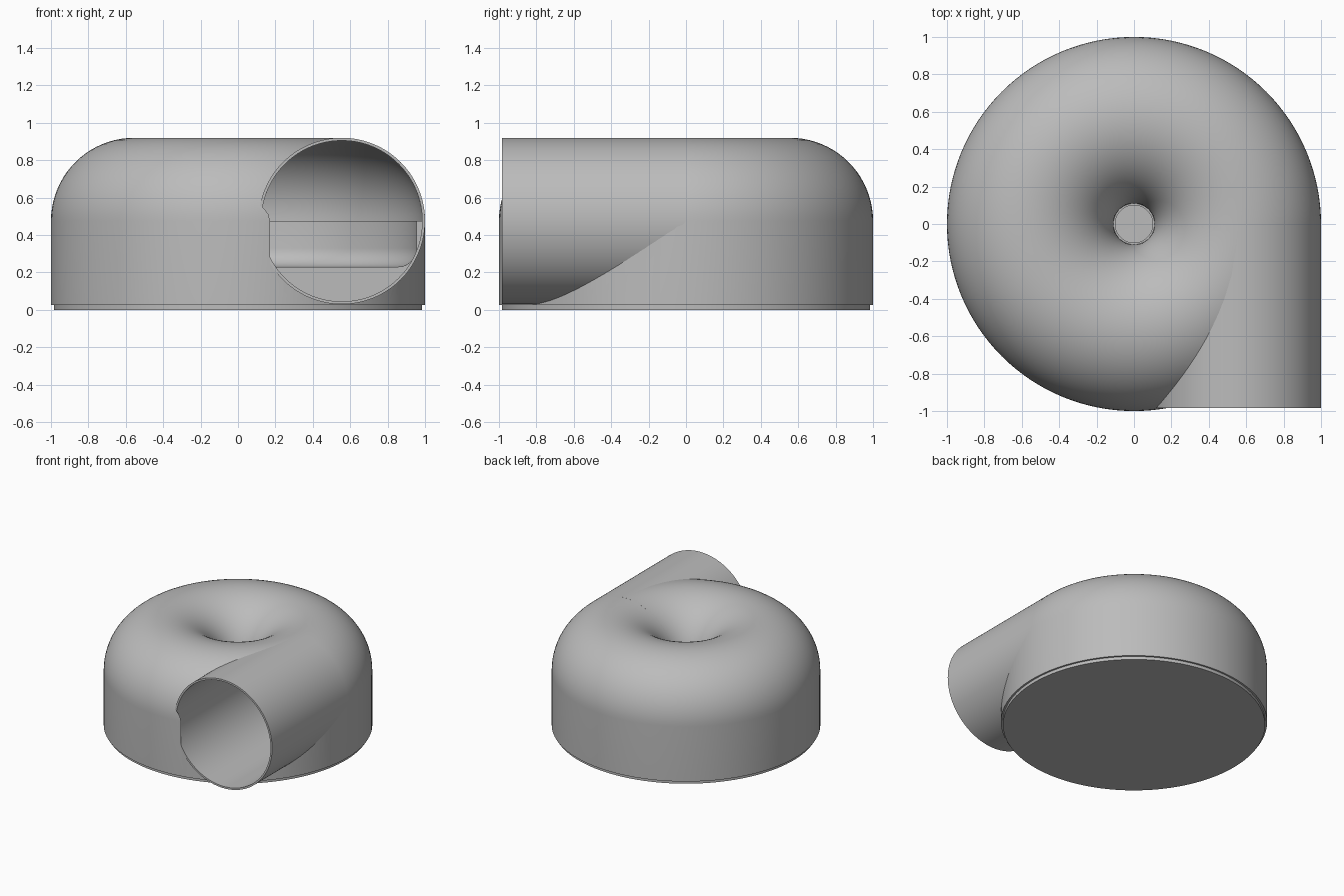
import bpy
import bmesh
from math import sin, cos, pi, radians
from mathutils import Matrix, Vector

cube = bpy.data.objects.get("Cube")
if cube:
    bpy.data.objects.remove(cube, do_unlink=True)

RING = 0.555     # radius of the ring's centre line
TUBE = 0.445     # outer radius of the tube
WALL = 0.015
MID = 0.475      # height of the tube's centre line
LENGTH = 0.985   # reach of the outlet towards the front

grey = bpy.data.materials.new("light grey")
grey.use_nodes = True
colour = (0.5, 0.5, 0.5, 1)
grey.diffuse_color = colour
grey.node_tree.nodes["Principled BSDF"].inputs["Base Color"].default_value = colour


def lathe(name, profile, closed=True, steps=128, matrix=None):
    """Spin a radius/height profile about the z axis."""
    bm = bmesh.new()
    verts = [bm.verts.new((r, 0, z)) for r, z in profile]
    pairs = list(zip(verts, verts[1:]))
    if closed:
        pairs.append((verts[-1], verts[0]))
    edges = [bm.edges.new(p) for p in pairs]
    bmesh.ops.spin(bm, geom=verts + edges, cent=(0, 0, 0), axis=(0, 0, 1),
                   angle=2 * pi, steps=steps)
    bmesh.ops.remove_doubles(bm, verts=bm.verts[:], dist=0.0001)
    bmesh.ops.recalc_face_normals(bm, faces=bm.faces[:])
    if matrix:
        bm.transform(matrix)
    mesh = bpy.data.meshes.new(name)
    bm.to_mesh(mesh)
    bm.free()
    mesh.materials.append(grey)
    obj = bpy.data.objects.new(name, mesh)
    bpy.context.collection.objects.link(obj)
    return obj


def arc(radius, start, end, count, centre=(RING, MID)):
    """Points on a circular arc, with angles in degrees."""
    angles = [radians(start + (end - start) * i / count) for i in range(count + 1)]
    return [(centre[0] + radius * cos(a), centre[1] + radius * sin(a)) for a in angles]


def activate(obj):
    bpy.ops.object.select_all(action="DESELECT")
    obj.select_set(True)
    bpy.context.view_layer.objects.active = obj


# Domed ring shell with a straight skirt
shell = lathe("ring_housing",
              [(1, 0.025)] + arc(TUBE, 0, 180, 40)
              + arc(TUBE - WALL, 180, 0, 40) + [(1 - WALL, 0.025)])

# Base cup: plate, filleted raised floor and inner rim
base = lathe("base_cup",
             [(0, 0), (0.984, 0), (0.984, MID), (0.955, MID)]
             + arc(0.1, 0, -90, 8, (0.855, 0.33)) + [(0, 0.23)], closed=False)

# Collar below the central opening
collar = lathe("centre_collar",
               [(0.1, 0.22), (0.112, 0.22), (0.112, MID), (0.1, MID)], steps=64)

# Tangential outlet pipe pointing forwards
forwards = Matrix.Translation(Vector((RING, 0, MID))) @ Matrix.Rotation(pi / 2, 4, "X")
inner = TUBE - WALL
pipe = lathe("outlet_pipe",
             [(inner, 0), (TUBE, 0), (TUBE, LENGTH), (inner, LENGTH)], matrix=forwards)

# Open the housing and the base along the bore of the pipe
bore = inner + 0.005
cutter = lathe("bore_cutter", [(0, 0), (bore, 0), (bore, LENGTH), (0, LENGTH)],
               closed=False, matrix=forwards)
cutter.hide_render = True
for obj in (shell, base):
    cut = obj.modifiers.new("bore", "BOOLEAN")
    cut.operation = "DIFFERENCE"
    cut.solver = "EXACT"
    cut.object = cutter
    activate(obj)
    bpy.ops.object.modifier_apply(modifier=cut.name)
bpy.data.objects.remove(cutter, do_unlink=True)

# Smooth curves, crisp rims
for obj in (shell, base, collar, pipe):
    activate(obj)
    bpy.ops.object.shade_smooth_by_angle(angle=radians(30))
